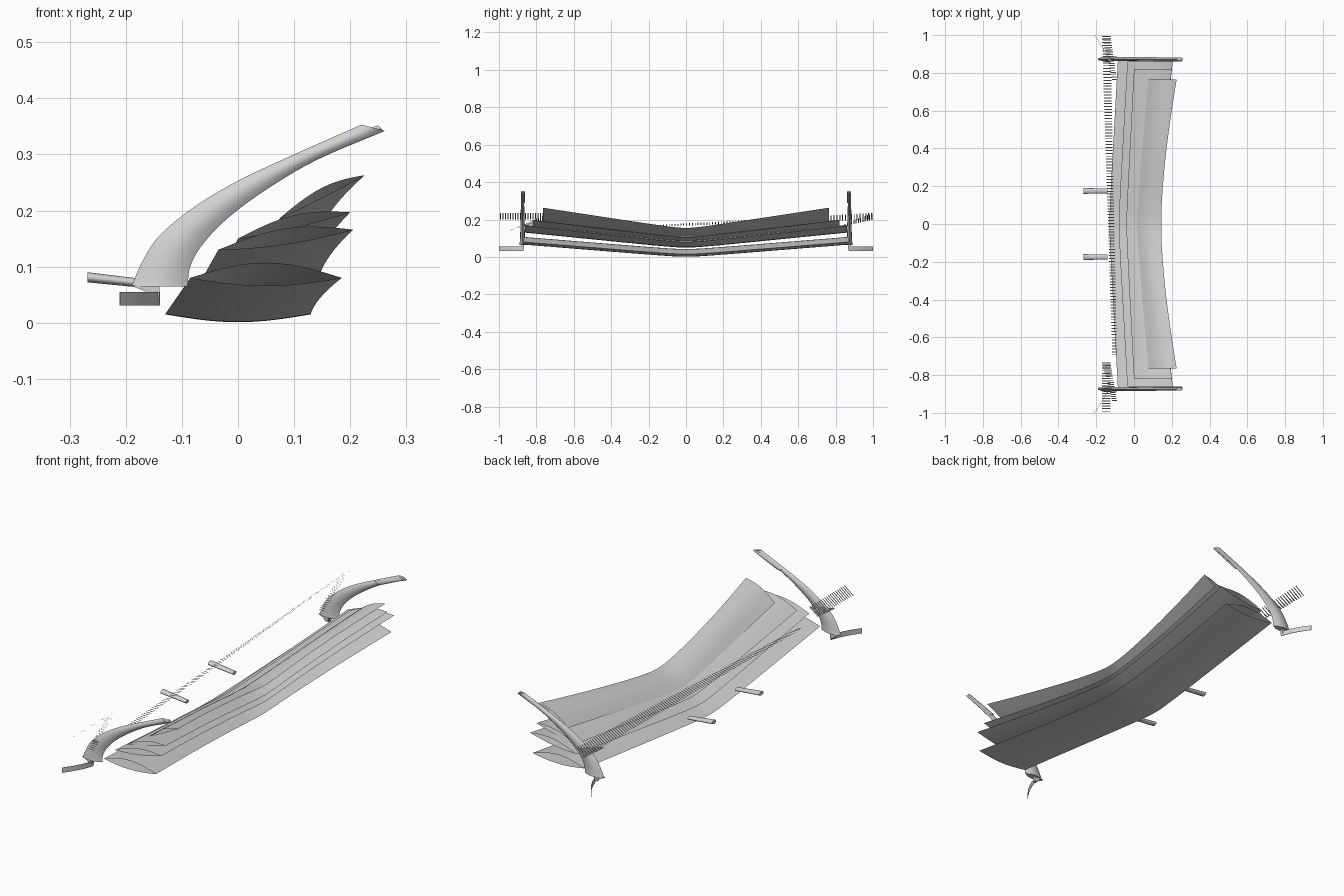
import bpy, bmesh, math
from mathutils import Vector

cube = bpy.data.objects.get("Cube")
if cube:
    bpy.data.objects.remove(cube)

grey = bpy.data.materials.new("plain_grey")
grey.use_nodes = True
grey.diffuse_color = (0.64, 0.64, 0.64, 1)
grey.node_tree.nodes["Principled BSDF"].inputs["Base Color"].default_value = (0.64, 0.64, 0.64, 1)


def finish(name, bm, recalc=True):
    if recalc:
        bmesh.ops.recalc_face_normals(bm, faces=bm.faces)
    mesh = bpy.data.meshes.new(name)
    bm.to_mesh(mesh)
    bm.free()
    mesh.materials.append(grey)
    obj = bpy.data.objects.new(name, mesh)
    bpy.context.collection.objects.link(obj)
    bpy.ops.object.select_all(action='DESELECT')
    obj.select_set(True)
    bpy.context.view_layer.objects.active = obj
    bpy.ops.object.shade_smooth_by_angle(angle=math.radians(35))
    return obj


def loft(name, rings, caps=True):
    """Skin a list of closed rings of points."""
    bm = bmesh.new()
    rows = [[bm.verts.new(p) for p in ring] for ring in rings]
    n = len(rows[0])
    for a, b in zip(rows, rows[1:]):
        for i in range(n):
            j = (i + 1) % n
            bm.faces.new((a[i], a[j], b[j], b[i]))
    if caps:
        bm.faces.new(rows[0])
        bm.faces.new(rows[-1])
    return finish(name, bm)


def smooth_path(points, steps=5):
    """Catmull-Rom curve through a few points."""
    p = [Vector(q) for q in points]
    p = [2 * p[0] - p[1]] + p + [2 * p[-1] - p[-2]]
    out = []
    for i in range(1, len(p) - 2):
        a, b, c, d = p[i - 1:i + 3]
        for k in range(steps):
            t = k / steps
            out.append(0.5 * (2 * b + (c - a) * t + (2 * a - 5 * b + 4 * c - d) * t * t
                              + (3 * b - a - 3 * c + d) * t ** 3))
    return out + [p[-2]]


# Swept wing elements: open-ended lens sections, low in the middle
def wing(name, half_span, mid, tip, top, bottom, chord_steps=14, span_steps=36):
    soft = 0.08
    rings = []
    for s in range(-span_steps, span_steps + 1):
        u = abs(s) / span_steps
        f = (math.hypot(u, soft) - soft) / (math.hypot(1, soft) - soft)
        lead = Vector(mid[0]).lerp(Vector(tip[0]), f)
        trail = Vector(mid[1]).lerp(Vector(tip[1]), f)
        trail.x = mid[1][0] + (tip[1][0] - mid[1][0]) * f ** 1.5
        ring = []
        for k in range(2 * chord_steps):
            t = k / chord_steps
            bulge = top if t <= 1 else -bottom
            c = t if t <= 1 else 2 - t
            q = lead.lerp(trail, c)
            ring.append((q.x, s / span_steps * half_span, q.y + bulge * math.sin(math.pi * c)))
        rings.append(ring)
    loft(name, rings, caps=False)


wing("main_plane", 0.87, ((-.13, .015), (.13, .015)), ((-.085, .08), (.185, .08)), .027, .014)
wing("lower_flap", 0.86, ((-.08, .05), (.145, .08)), ((-.035, .13), (.205, .166)), .02, .008)
wing("middle_flap", 0.82, ((-.04, .075), (.14, .105)), ((0, .15), (.2, .197)), .018, .004)
wing("upper_flap", 0.765, ((.015, .1), (.145, .155)), ((.075, .187), (.226, .263)), .016, .002)


# Curved horn-shaped end plates, with a thin fin at the tip
def horn(name, side, outer, inner, thick_low, thick_tip, y):
    pairs = list(zip(smooth_path(outer), smooth_path(inner)))
    rings = []
    for i, (a, b) in enumerate(pairs):
        h = thick_low + (thick_tip - thick_low) * (i / (len(pairs) - 1)) ** 0.5
        ring = []
        for c, w in ((0, 0), (.25, .8), (.5, 1), (.75, .8), (1, 0), (.75, -.8), (.5, -1), (.25, -.8)):
            q = a.lerp(b, c)
            ring.append((q.x, side * (y + w * h), q.y))
        rings.append(ring)
    loft(name, rings)


OUTER = [(-.19, .065), (-.17, .11), (-.14, .155), (-.08, .205), (0, .253), (.1, .3), (.22, .353)]
INNER = [(-.09, .065), (-.085, .1), (-.065, .137), (-.02, .185), (.05, .237), (.14, .29), (.262, .342)]
FIN_TOP = [(.1, .298), (.18, .327), (.25, .352)]
FIN_LOW = [(.13, .287), (.2, .318), (.257, .344)]

for side, word in ((-1, "right"), (1, "left")):
    horn(word + "_end_plate", side, OUTER, INNER, .017, .008, .874)
    horn(word + "_tip_fin", side, FIN_TOP, FIN_LOW, .004, .003, .864)

    # Thin upright blade reaching outward below the end plate
    rings = []
    for k in range(9):
        t = k / 8
        x = -.14 - .07 * t + .008 * math.sin(math.pi * t)
        y = side * (.87 + .13 * t)
        rings.append([(x - .001, y, .031), (x + .001, y, .031),
                      (x + .001, y, .055), (x - .001, y, .055)])
    loft(word + "_outer_blade", rings)

    # Short bracket joining blade and end plate
    loft(word + "_bracket", [[(x, side * y, z) for x, y in
                              ((a, .865), (-.14, .865), (-.14, .88), (a, .88))]
                             for z, a in ((.042, -.155), (.056, -.165), (.066, -.19))])

    # Oval mounting stub
    rings = []
    for x, z, r in ((-.268, .081, .009), (-.14, .067, .0075)):
        rings.append([(x, side * .175 + 1.7 * r * math.cos(a), z + r * math.sin(a))
                      for a in (math.tau * k / 20 for k in range(20))])
    loft(word + "_mount_stub", rings)

# Broken band of tiny cross slats above the leading edge
HIGH = (Vector((-.17, 0, .2)), Vector((-.125, 0, .235)))
LOW = (Vector((-.115, 0, .145)), Vector((-.09, 0, .14)))


def slat_band(name, start, end, count, width=.005):
    bm = bmesh.new()
    for k in range(count):
        t = (k + .5) / count
        y = start[0] + (end[0] - start[0]) * t
        level = start[1] + (end[1] - start[1]) * t
        a, b = (lo.lerp(hi, level) for lo, hi in zip(LOW, HIGH))
        half = Vector((0, width / 2, 0))
        mid = Vector((0, y, 0))
        bm.faces.new([bm.verts.new(p + mid) for p in (a - half, b - half, b + half, a + half)])
    finish(name, bm, recalc=False)


slat_band("long_slat_band", (-.7, 0), (1, 1), 110)
slat_band("left_slat_band", (1, 1), (.76, 0), 20)
slat_band("right_slat_band", (-.73, 1), (-.94, 0), 20)
slat_band("right_top_slat_band", (-.998, 1), (-.73, 1), 20)
